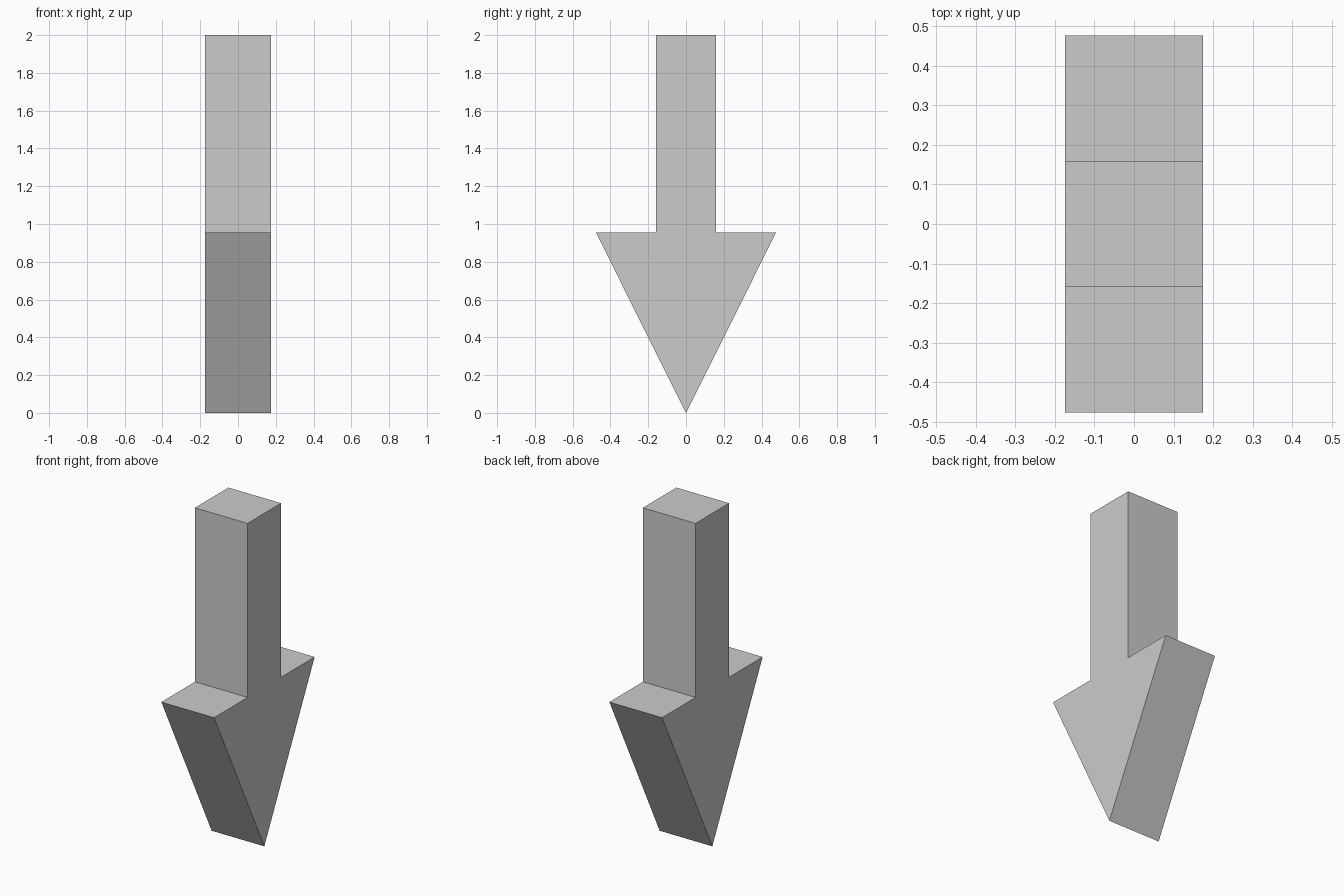
import bpy
import bmesh

if "Cube" in bpy.data.objects:
    bpy.data.objects.remove(bpy.data.objects["Cube"])

HALF_THICK = 0.175   # along x
HEAD_W, SHAFT_W = 0.477, 0.159   # half widths along y
HEAD_Z, TOP_Z = 0.955, 2.0

# Right half of the arrow outline (y, z), mirrored to close the profile
half = [(HEAD_W, HEAD_Z), (SHAFT_W, HEAD_Z), (SHAFT_W, TOP_Z)]
profile = [(0, 0)] + half + [(-y, z) for y, z in reversed(half)]

# Down-pointing arrow: flat profile extruded through its thickness
bm = bmesh.new()
face = bm.faces.new([bm.verts.new((-HALF_THICK, y, z)) for y, z in profile])
extruded = bmesh.ops.extrude_face_region(bm, geom=[face])
verts = [g for g in extruded["geom"] if isinstance(g, bmesh.types.BMVert)]
bmesh.ops.translate(bm, verts=verts, vec=(2 * HALF_THICK, 0, 0))
bmesh.ops.recalc_face_normals(bm, faces=bm.faces)

mesh = bpy.data.meshes.new("down_arrow")
bm.to_mesh(mesh)
bm.free()
bpy.context.collection.objects.link(bpy.data.objects.new("down_arrow", mesh))
